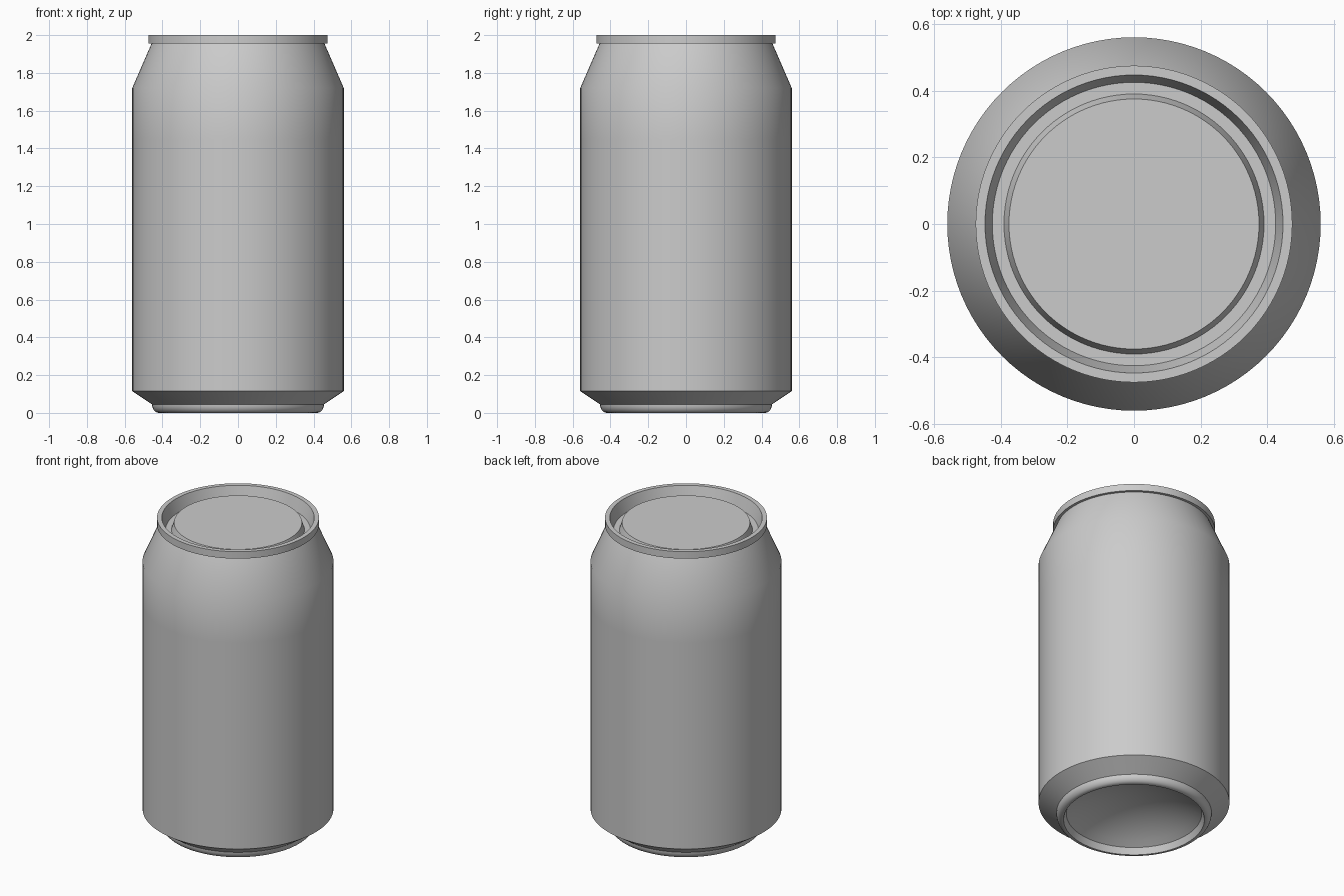
import bpy
import bmesh
from math import cos, sin, pi, radians

SEGMENTS = 96

if "Cube" in bpy.data.objects:
    bpy.data.objects.remove(bpy.data.objects["Cube"], do_unlink=True)


def make_material(name, value):
    mat = bpy.data.materials.new(name)
    colour = (value, value, value, 1)
    mat.use_nodes = True
    mat.diffuse_color = colour
    shader = next(n for n in mat.node_tree.nodes if n.type == "BSDF_PRINCIPLED")
    shader.inputs["Base Color"].default_value = colour
    return mat


def lathe(name, profile, mat):
    """Revolve (radius, height) points about z; the outside is right of the path."""
    bm = bmesh.new()
    rings = []
    for r, z in profile:
        if r == 0:
            rings.append([bm.verts.new((0, 0, z))] * SEGMENTS)
        else:
            angles = [2 * pi * k / SEGMENTS for k in range(SEGMENTS)]
            rings.append([bm.verts.new((r * cos(a), r * sin(a), z)) for a in angles])
    for low, high in zip(rings, rings[1:]):
        for k in range(SEGMENTS):
            n = (k + 1) % SEGMENTS
            corners = [low[k], low[n], high[n], high[k]]
            bm.faces.new(list(dict.fromkeys(corners)))  # triangles at the axis
    mesh = bpy.data.meshes.new(name)
    bm.to_mesh(mesh)
    bm.free()
    mesh.materials.append(mat)
    obj = bpy.data.objects.new(name, mesh)
    bpy.context.collection.objects.link(obj)
    bpy.ops.object.select_all(action="DESELECT")
    obj.select_set(True)
    bpy.context.view_layer.objects.active = obj
    bpy.ops.object.shade_smooth_by_angle(angle=radians(32))
    return obj


metal = make_material("grey metal", 0.6)

# Base: concave dome, inner wall, then the rounded standing ring
DOME_R, DOME_Z, DOME_RISE, STEPS = 0.397, 0.04, 0.12, 10
sphere_r = (DOME_R ** 2 + DOME_RISE ** 2) / (2 * DOME_RISE)
dome = []
for i in range(STEPS + 1):
    r = DOME_R * i / STEPS
    dome.append((r, DOME_Z + DOME_RISE - sphere_r + (sphere_r ** 2 - r ** 2) ** 0.5))
ROUND_R, ROUND_Z = 0.035, 0.045
ring = [(0.42 + ROUND_R * sin(a), ROUND_Z * (1 - cos(a)))
        for a in (pi / 2 * i / 6 for i in range(7))]
lathe("base", dome + [(0.413, 0)] + ring, metal)

# Body: lower bevel, straight wall, tapered shoulder
lathe("body", [(0.455, 0.045), (0.56, 0.115), (0.56, 0.8), (0.56, 1.45),
               (0.56, 1.72), (0.458, 1.955)], metal)

# Lid: overhanging rim, sunken groove, raised centre panel
lathe("lid", [(0.458, 1.955), (0.475, 1.955), (0.475, 2), (0.447, 2),
              (0.425, 1.92), (0.39, 1.92), (0.375, 1.968), (0, 1.968)], metal)
